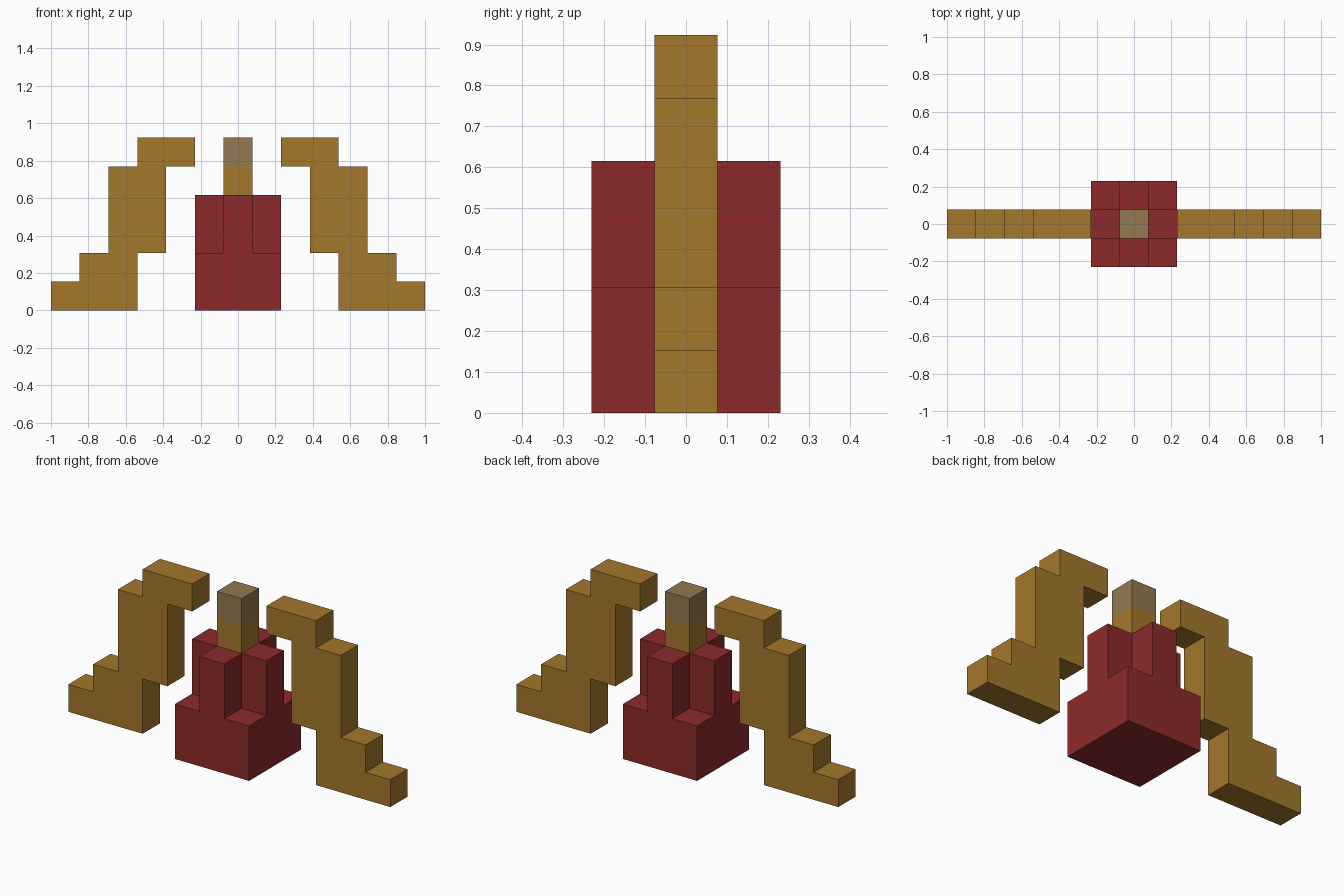
import bpy
import bmesh
from mathutils import Vector

cube = bpy.data.objects.get("Cube")
if cube:
    bpy.data.objects.remove(cube, do_unlink=True)

U = 2 / 13  # one block of the build grid


def material(name, colour):
    mat = bpy.data.materials.new(name)
    mat.use_nodes = True
    mat.diffuse_color = (*colour, 1)
    mat.node_tree.nodes["Principled BSDF"].inputs["Base Color"].default_value = (*colour, 1)
    return mat


def prism(name, outline, start, depth, mats, cut=None):
    """Extrude a closed 3D outline along depth; faces above height cut use the second material."""
    bm = bmesh.new()
    face = bm.faces.new([bm.verts.new((Vector(p) + Vector(start)) * U) for p in outline])
    grown = bmesh.ops.extrude_face_region(bm, geom=[face], use_keep_orig=True)
    moved = [v for v in grown["geom"] if isinstance(v, bmesh.types.BMVert)]
    bmesh.ops.translate(bm, verts=moved, vec=Vector(depth) * U)
    if cut:
        bmesh.ops.bisect_plane(bm, geom=bm.verts[:] + bm.edges[:] + bm.faces[:],
                               plane_co=(0, 0, cut * U), plane_no=(0, 0, 1))
        for f in bm.faces:
            f.material_index = int(f.calc_center_median().z > cut * U)
    bmesh.ops.recalc_face_normals(bm, faces=bm.faces[:])
    mesh = bpy.data.meshes.new(name)
    bm.to_mesh(mesh)
    bm.free()
    for mat in mats:
        mesh.materials.append(mat)
    obj = bpy.data.objects.new(name, mesh)
    bpy.context.collection.objects.link(obj)
    return obj


def square(h):
    return [(-h, -h, 0), (h, -h, 0), (h, h, 0), (-h, h, 0)]


red = material("dark red", (0.270, 0.023, 0.024))
ochre = material("ochre", (0.371, 0.188, 0.024))
taupe = material("taupe", (0.287, 0.191, 0.080))

# Central pedestal: square base, cross-shaped upper block, two-tone post
a, b = 0.5, 1.5
cross = [(-a, -b, 0), (a, -b, 0), (a, -a, 0), (b, -a, 0), (b, a, 0), (a, a, 0),
         (a, b, 0), (-a, b, 0), (-a, a, 0), (-b, a, 0), (-b, -a, 0), (-a, -a, 0)]
prism("pedestal_base", square(b), (0, 0, 0), (0, 0, 2), [red])
prism("pedestal_cross", cross, (0, 0, 2), (0, 0, 2), [red])
prism("centre_post", square(a), (0, 0, 4), (0, 0, 2), [ochre, taupe], cut=5)

# Stepped arms on either side, hooking inward at the top
steps = [(3.5, 0), (6.5, 0), (6.5, 1), (5.5, 1), (5.5, 2), (4.5, 2), (4.5, 5),
         (3.5, 5), (3.5, 6), (1.5, 6), (1.5, 5), (2.5, 5), (2.5, 2), (3.5, 2)]
for side, sign in (("left", 1), ("right", -1)):
    prism(side + "_stepped_arm", [(sign * x, 0, z) for x, z in steps],
          (0, -a, 0), (0, 1, 0), [ochre])
